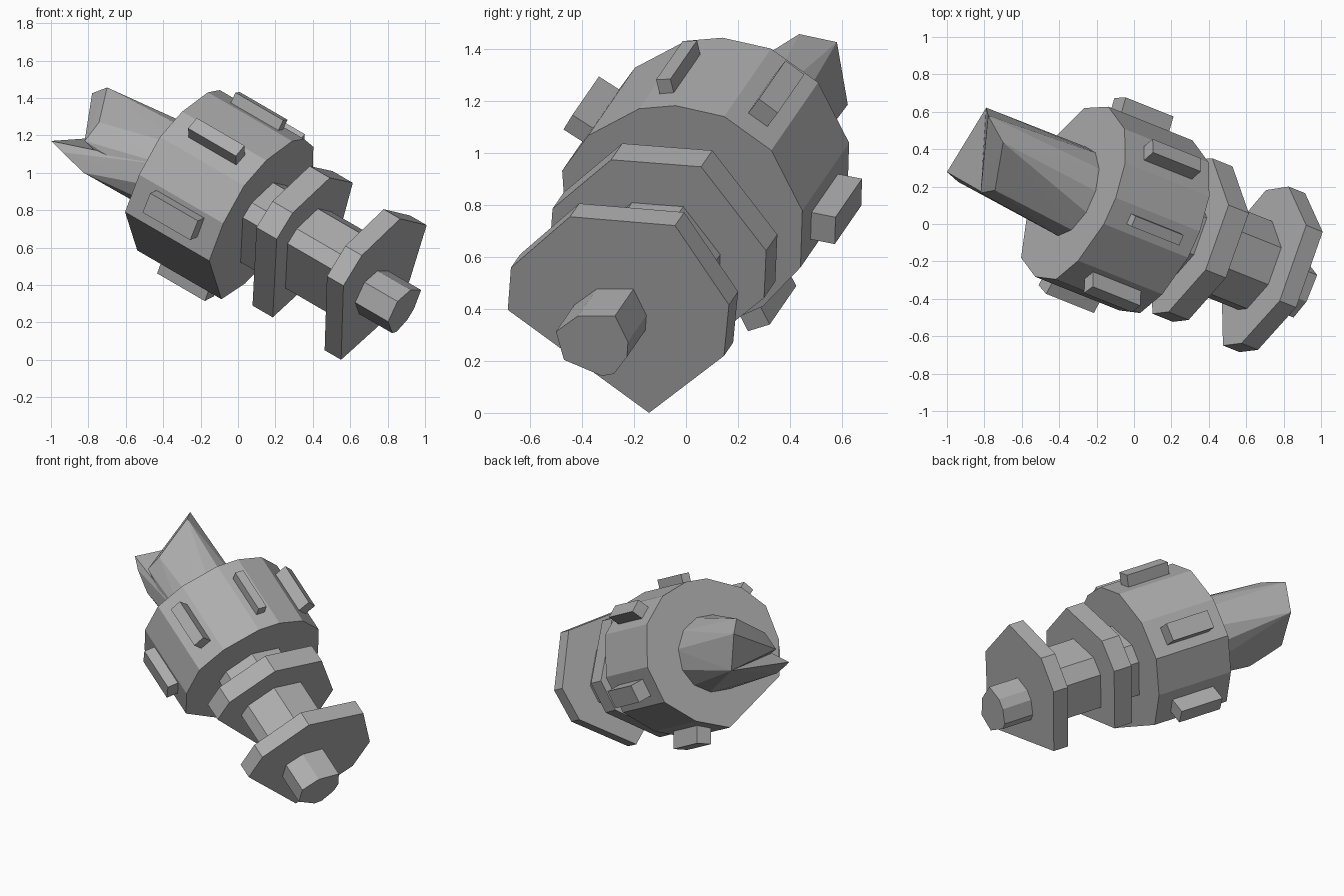
import bpy, bmesh, math
from mathutils import Vector

if "Cube" in bpy.data.objects:
    bpy.data.objects.remove(bpy.data.objects["Cube"])

AX = Vector((1, -0.40, -0.58))      # tilted main axis, scaled so x advances by 1
N = AX.normalized()
CORE = Vector((-0.325, 0.17, 1.01))  # centre of the body's rear face
SB = -0.99                           # rear plane: AX . p

grey = bpy.data.materials.new("dark_grey")
grey.diffuse_color = (0.42, 0.42, 0.42, 1)
grey.use_nodes = True
grey.node_tree.nodes["Principled BSDF"].inputs["Base Color"].default_value = grey.diffuse_color


def finish(bm, name):
    bmesh.ops.recalc_face_normals(bm, faces=bm.faces)
    me = bpy.data.meshes.new(name)
    bm.to_mesh(me)
    bm.free()
    me.materials.append(grey)
    ob = bpy.data.objects.new(name, me)
    bpy.context.collection.objects.link(ob)
    return ob


def on_plane(y, z, s):
    return Vector((s + 0.40 * y + 0.58 * z, y, z))


def prism(name, outline, s, back, front=0.0):
    """Side-view outline (y, z) laid on the plane s, extruded along the axis."""
    bm = bmesh.new()
    pts = [on_plane(y, z, s) for y, z in outline]
    a = [bm.verts.new(p + AX * back) for p in pts]
    b = [bm.verts.new(p + AX * front) for p in pts]
    n = len(pts)
    bm.faces.new(a)
    bm.faces.new(b)
    for i in range(n):
        bm.faces.new((a[i], a[(i + 1) % n], b[(i + 1) % n], b[i]))
    return finish(bm, name)


def hull(name, pts):
    bm = bmesh.new()
    for p in pts:
        bm.verts.new(p)
    bmesh.ops.convex_hull(bm, input=bm.verts[:])
    junk = [v for v in bm.verts if not v.link_faces]
    bmesh.ops.delete(bm, geom=junk, context='VERTS')
    return finish(bm, name)


# Main body: uneven faceted drum with a flatter underside
ring = [(-0.196, 1.327), (0.0, 1.43), (0.14, 1.442), (0.327, 1.40),
        (0.508, 1.27), (0.627, 1.038), (0.62, 0.82), (0.475, 0.67),
        (0.28, 0.585), (-0.18, 0.79), (-0.282, 0.99), (-0.296, 1.192)]
prism("body_drum", ring, SB, 0.0, 0.45)

# Collar plates and the shaft, which repeats the collar outline at a smaller size
collar = [(-0.288, 0.973), (0.058, 0.946), (0.308, 0.623), (0.30, 0.442),
          (0.03, 0.227), (-0.523, 0.645), (-0.513, 0.785)]
prism("inner_collar", collar, 0.042, -0.108)
k = 0.57
shaft = [(-0.208 + k * (y + 0.288), 0.808 + k * (z - 0.973)) for y, z in collar]
prism("shaft", shaft, 0.042, -0.30, 0.33)
end_plate = [(-0.446, 0.754), (-0.042, 0.72), (0.165, 0.415), (0.146, 0.219),
             (-0.142, 0.0), (-0.685, 0.396), (-0.673, 0.558)]
prism("end_collar", end_plate, 0.608, -0.088)

# End stub
stub = [(-0.50, 0.312), (-0.415, 0.373), (-0.273, 0.373), (-0.223, 0.273),
        (-0.227, 0.215), (-0.277, 0.15), (-0.323, 0.142), (-0.469, 0.204)]
prism("end_stub", stub, 0.872, -0.22)

# Ribs around the drum: radial direction in side view, outer radius, width
mid = CORE + AX * 0.35
ribs = [(-0.11, 0.445, 0.54, 0.06), (0.277, 0.36, 0.575, 0.09),
        (-0.46, 0.295, 0.575, 0.08), (-0.48, -0.115, 0.56, 0.12),
        (0.237, -0.455, 0.57, 0.10), (0.51, -0.10, 0.575, 0.12)]
for i, (y, z, r, w) in enumerate(ribs):
    out = on_plane(y, z, 0).normalized()
    tan = N.cross(out)
    hull("rib_%d" % (i + 1),
         [mid + out * a + tan * b + AX * c
          for a in (0.42, r) for b in (-w / 2, w / 2) for c in (-0.255, 0.0)])

# Split beak at the rear: upper and lower wedges sharing a round root
U = on_plane(0, 1, 0).normalized()
V = N.cross(U)


def root(a0, a1, n):
    return [CORE + AX * 0.02 + (U * math.cos(t) + V * math.sin(t)) * 0.255
            for t in (math.radians(a0 + (a1 - a0) * i / n) for i in range(n + 1))]


corner = Vector((-0.79, 0.622, 1.185))
hull("upper_beak", root(0, 330, 11) + [
    corner, Vector((-0.78, 0.58, 1.425)), Vector((-0.70, 0.435, 1.456)),
    Vector((-0.743, 0.18, 1.27)), Vector((-0.82, 0.166, 1.17))])
hull("lower_beak", root(90, 270, 6) + [
    corner, Vector((-1.0, 0.278, 1.17)), Vector((-0.94, 0.225, 1.11)),
    Vector((-0.825, 0.166, 1.0))])
